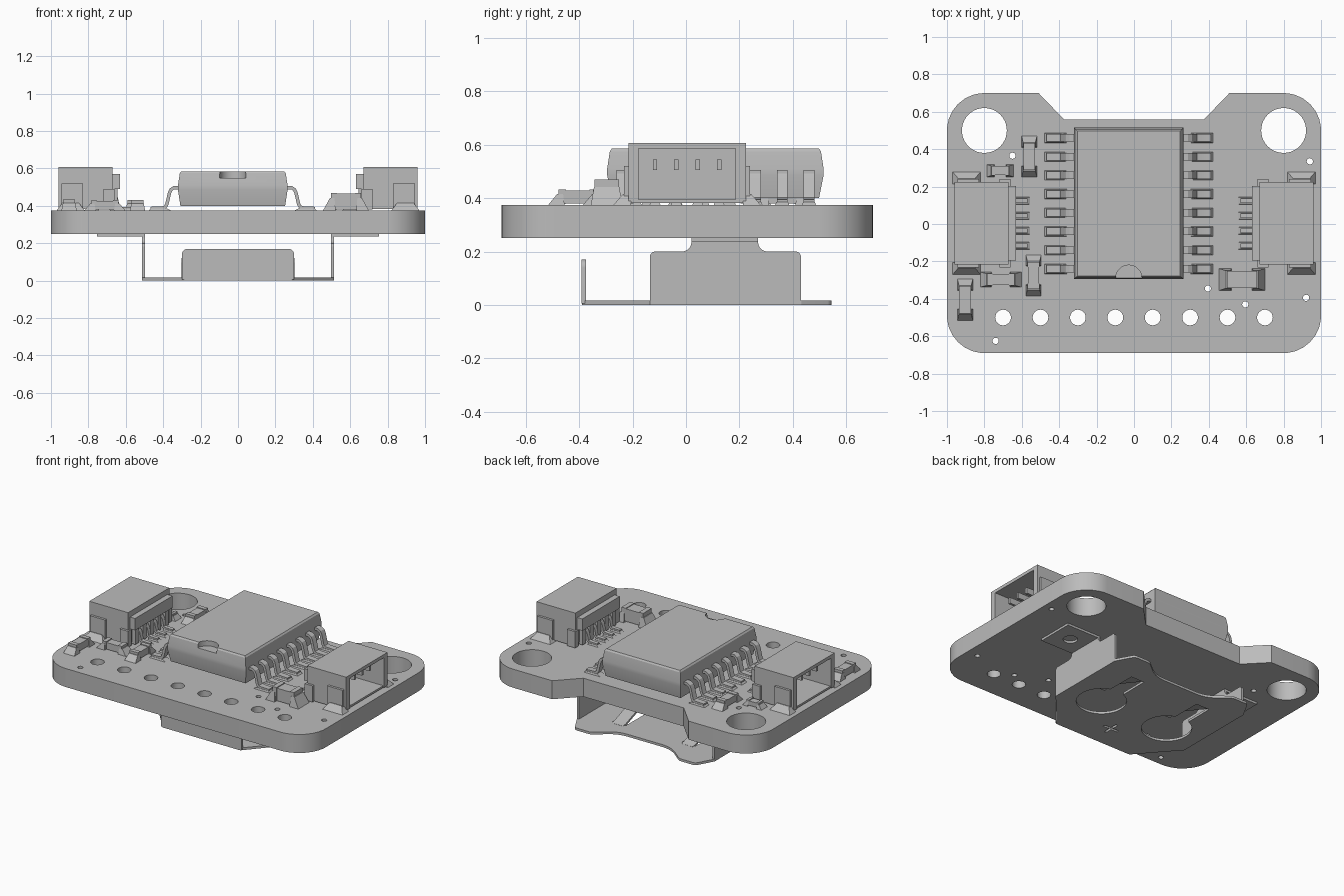
import bpy, bmesh
from math import sin, cos, tan, radians, pi
from mathutils import Vector, Matrix

if "Cube" in bpy.data.objects:
    bpy.data.objects.remove(bpy.data.objects["Cube"])

grey = bpy.data.materials.new("plain grey")
grey.use_nodes = True
colour = (0.5, 0.5, 0.5, 1)
grey.diffuse_color = colour
grey.node_tree.nodes["Principled BSDF"].inputs["Base Color"].default_value = colour

FLAT = Matrix()
XZ = Matrix.Rotation(pi / 2, 4, 'X')
YZ = Matrix.Rotation(pi / 2, 4, 'Z') @ XZ
TURN = Matrix.Rotation(pi, 4, 'Z')
TOP = 0.375
parts = []


def finish(name, mesh):
    bm = bmesh.new()
    bm.from_mesh(mesh)
    bmesh.ops.remove_doubles(bm, verts=bm.verts, dist=0.0001)
    bmesh.ops.recalc_face_normals(bm, faces=bm.faces)
    bm.to_mesh(mesh)
    bm.free()
    mesh.materials.clear()
    mesh.materials.append(grey)
    ob = bpy.data.objects.new(name, mesh)
    bpy.context.collection.objects.link(ob)
    parts.append(ob)
    return ob


def baked(ob):
    graph = bpy.context.evaluated_depsgraph_get()
    return bpy.data.meshes.new_from_object(ob.evaluated_get(graph))


def plate(name, loops, lo, hi, frame=FLAT):
    """Extrude an outline with holes from lo to hi in the given frame."""
    cu = bpy.data.curves.new(name, 'CURVE')
    cu.dimensions, cu.fill_mode, cu.extrude = '2D', 'BOTH', (hi - lo) / 2
    for loop in loops:
        sp = cu.splines.new('POLY')
        sp.points.add(len(loop) - 1)
        for pt, p in zip(sp.points, loop):
            pt.co = (p[0], p[1], 0, 1)
        sp.use_cyclic_u = True
    tmp = bpy.data.objects.new("outline", cu)
    bpy.context.collection.objects.link(tmp)
    mesh = baked(tmp)
    bpy.data.objects.remove(tmp)
    mesh.transform(frame @ Matrix.Translation((0, 0, (lo + hi) / 2)))
    return finish(name, mesh)


def loft(name, rings, frame=FLAT):
    """Stack rectangles (x0, x1, y0, y1, z) into a closed solid."""
    bm = bmesh.new()
    rows = [[bm.verts.new(v) for v in ((a, c, z), (b, c, z), (b, d, z), (a, d, z))]
            for a, b, c, d, z in rings]
    for lo, hi in zip(rows, rows[1:]):
        for i in range(4):
            j = (i + 1) % 4
            bm.faces.new((lo[i], lo[j], hi[j], hi[i]))
    bm.faces.new(rows[0])
    bm.faces.new(rows[-1])
    mesh = bpy.data.meshes.new(name)
    bm.to_mesh(mesh)
    bm.free()
    mesh.transform(frame)
    return finish(name, mesh)


def box(name, x0, x1, y0, y1, z0, z1, frame=FLAT):
    return loft(name, [(x0, x1, y0, y1, z0), (x0, x1, y0, y1, z1)], frame)


def circle(x, y, r, n=24):
    return [(x + r * cos(2 * pi * i / n), y + r * sin(2 * pi * i / n)) for i in range(n)]


def rounded(pts, n=8):
    out = []
    for i, (x, y, r) in enumerate(pts):
        p = Vector((x, y))
        a = (Vector(pts[i - 1][:2]) - p).normalized()
        b = (Vector(pts[(i + 1) % len(pts)][:2]) - p).normalized()
        if not r:
            out.append(p)
            continue
        half = a.angle(b) / 2
        c = p + (a + b).normalized() * r / sin(half)
        s, e = (p + d * r / tan(half) - c for d in (a, b))
        out += [c + s.lerp(e, k / n).normalized() * r for k in range(n + 1)]
    return out


def mirrored(half):
    return half + [(-x, y, r) for x, y, r in reversed(half)]


def ribbon(name, path, thick, width, frame):
    """Bent sheet strip: path in the frame's plane, width across it."""
    pts = [Vector(p) for p in path]
    up, down = [], []
    for i, p in enumerate(pts):
        d = (pts[min(i + 1, len(pts) - 1)] - pts[max(i - 1, 0)]).normalized()
        n = Vector((-d.y, d.x)) * thick / 2
        up.append(p + n)
        down.append(p - n)
    return plate(name, [up + down[::-1]], -width / 2, width / 2, frame)


# Circuit board with mounting, header and via holes
outline = rounded(mirrored([(1, -0.69, 0.2), (1, 0.7, 0.2), (0.51, 0.7, 0), (0.375, 0.56, 0)]))
holes = [circle(s * 0.8, 0.5, 0.12, 40) for s in (-1, 1)]
holes += [circle(-0.7 + 0.2 * i, -0.5, 0.042) for i in range(8)]
vias = [(-0.65, 0.365), (0.94, 0.335), (0.395, -0.345), (0.595, -0.43), (0.92, -0.395), (-0.74, -0.625)]
holes += [circle(x, y, 0.017, 12) for x, y in vias]
plate("circuit_board", [outline] + holes, 0.25, TOP)

# Main chip with a half-round end mark
CX, CY = -0.028, 0.11


def ring(hx, hy, z):
    return (CX - hx, CX + hx, CY - hy, CY + hy, z)


chip = loft("chip_body", [ring(0.28, 0.388, 0.4), ring(0.293, 0.405, 0.485), ring(0.293, 0.405, 0.51),
                          ring(0.283, 0.395, 0.575), ring(0.275, 0.388, 0.585)])
cutter = plate("mark_cutter", [circle(CX, CY - 0.4, 0.07, 32)], 0.55, 0.65)
cutter.hide_render = True
mod = chip.modifiers.new("mark", 'BOOLEAN')
mod.operation, mod.solver, mod.object = 'DIFFERENCE', 'EXACT', cutter
bpy.context.view_layer.update()
chip.data = baked(chip)
chip.modifiers.clear()
parts.remove(cutter)
bpy.data.objects.remove(cutter)

# Gull-wing leads and their solder
lead_path = [(0.28, 0.497), (0.315, 0.497), (0.33, 0.487), (0.338, 0.47), (0.352, 0.41),
             (0.36, 0.395), (0.375, 0.389), (0.44, 0.386)]
for side in (FLAT, TURN):
    for i in range(8):
        y = CY - 0.35 + 0.1 * i
        base = Matrix.Translation((CX, y, 0)) @ side
        ribbon("chip_lead", lead_path, 0.018, 0.04, base @ XZ)
        loft("lead_solder", [(0.33, 0.45, -0.026, 0.026, TOP), (0.35, 0.44, -0.022, 0.022, 0.385)], base)

# Plug sockets, open toward the outer edges of the board
for side in (FLAT, TURN):
    f = Matrix.Translation((0, 0.004, 0)) @ side
    box("socket_top", 0.67, 0.96, -0.22, 0.22, 0.585, 0.607, f)
    box("socket_floor", 0.68, 0.955, -0.2, 0.2, 0.382, 0.395, f)
    box("socket_back", 0.67, 0.73, -0.2, 0.2, 0.395, 0.585, f)
    box("socket_step", 0.632, 0.67, -0.2, 0.2, 0.49, 0.57, f)
    for s in (-1, 1):
        a, b = sorted((s * 0.182, s * 0.22))
        box("socket_side", 0.67, 0.96, a, b, 0.382, 0.585, f)
        a, b = sorted((s * 0.22, s * 0.236))
        box("socket_ear", 0.83, 0.945, a, b, 0.38, 0.52, f)
        a, b = sorted((s * 0.21, s * 0.275))
        c, d = sorted((s * 0.21, s * 0.24))
        loft("ear_solder", [(0.82, 0.97, a, b, TOP), (0.85, 0.94, c, d, 0.415)], f)
        a, b = sorted((s * 0.2, s * 0.236))
        box("socket_shoulder", 0.66, 0.72, a, b, 0.38, 0.49, f)
    for i in range(5):
        y = -0.16 + 0.08 * i
        box("socket_rib", 0.645, 0.68, y - 0.018, y + 0.018, 0.382, 0.495, f)
    for i in range(4):
        g = f @ Matrix.Translation((0, -0.12 + 0.08 * i, 0))
        box("socket_contact", 0.72, 0.9, -0.008, 0.008, 0.505, 0.545, g)
        ribbon("socket_pin", [(0.68, 0.465), (0.66, 0.46), (0.65, 0.44), (0.64, 0.395), (0.625, 0.387),
                              (0.57, 0.385)], 0.016, 0.026, g @ XZ)
        loft("pin_solder", [(0.555, 0.635, -0.02, 0.02, TOP), (0.57, 0.63, -0.016, 0.016, 0.384)], g)


# Small two-ended components with soldered caps
def small_part(name, x, y, length, width, height, upright=False):
    f = Matrix.Translation((x, y, 0)) @ Matrix.Rotation(pi / 2 * upright, 4, 'Z')
    l, w, z = length / 2, width / 2, TOP + height
    box(name + "_body", -l * 0.5, l * 0.5, -w * 0.72, w * 0.72, TOP + 0.005, z - 0.005, f)
    for g in (f, f @ TURN):
        box(name + "_cap", l * 0.4, l * 0.66, -w * 0.78, w * 0.78, TOP + 0.003, z, g)
        loft(name + "_solder", [(l * 0.45, l, -w, w, TOP), (l * 0.5, l * 0.7, -w * 0.8, w * 0.8, z - height * 0.3)], g)


small_part("resistor", -0.56, 0.36, 0.22, 0.082, 0.055, True)
small_part("resistor", -0.537, -0.275, 0.22, 0.082, 0.055, True)
small_part("resistor", -0.903, -0.405, 0.22, 0.082, 0.058, True)
small_part("resistor", -0.712, -0.297, 0.22, 0.08, 0.055)
small_part("capacitor", 0.577, -0.297, 0.245, 0.118, 0.095)
small_part("indicator_lamp", -0.715, 0.285, 0.14, 0.065, 0.04)


# Coin cell holder under the board: floor with keyholes and a plus-shaped cut
def keyhole(cx):
    arc = [radians(109.5 + 321 * i / 32) for i in range(33)]
    loop = [(cx + 0.155 * cos(a), 0.155 * sin(a)) for a in arc]
    return loop + [(cx + 0.05, 0.345), (cx - 0.05, 0.345)]


a, b = 0.008, 0.055
plus = [(a, b), (a, a), (b, a), (b, -a), (a, -a), (a, -b), (-a, -b), (-a, -a), (-b, -a), (-b, a), (-a, a), (-a, b)]
floor = rounded(mirrored([(0.29, -0.39, 0), (0.513, -0.135, 0), (0.513, 0.43, 0.02), (0.45, 0.545, 0.03),
                          (0.33, 0.545, 0.05), (0.2, 0.44, 0.2)]))
plate("holder_floor", [floor, keyhole(0.26), keyhole(-0.26), [(x, y - 0.22) for x, y in plus]], 0, 0.016)

# Holder front lip, side walls, solder flanges and spring tongues
lip = rounded([(-0.3, 0.005, 0), (0.3, 0.005, 0), (0.3, 0.17, 0.03), (-0.3, 0.17, 0.03)])
plate("holder_lip", [lip], 0.375, 0.392, XZ)
wall = rounded([(-0.135, 0, 0), (0.43, 0, 0), (0.43, 0.2, 0.02), (0.27, 0.2, 0.035), (0.27, 0.25, 0),
                (0.02, 0.25, 0), (0.02, 0.2, 0.035), (-0.135, 0.2, 0.02)])
for s in (-1, 1):
    plate("holder_wall", [wall], s * 0.506 - 0.008, s * 0.506 + 0.008, YZ)
    x0, x1 = sorted((s * 0.5, s * 0.755))
    flange = [(x0, 0.02), (x1, 0.02), (x1, 0.27), (x0, 0.27)]
    plate("holder_flange", [flange, circle(s * 0.63, 0.145, 0.045)], 0.235, 0.25)
    g = Matrix.Translation((s * 0.26, 0, 0))
    ribbon("spring_tongue", [(0.36, 0.01), (0.33, 0.015), (0.1, 0.1), (0.04, 0.115), (-0.02, 0.105)],
           0.014, 0.085, g @ YZ)

# Smooth curved sides, keep corners crisp
bpy.ops.object.select_all(action='DESELECT')
for ob in parts:
    ob.select_set(True)
bpy.context.view_layer.objects.active = parts[0]
bpy.ops.object.shade_smooth_by_angle(angle=radians(22))
